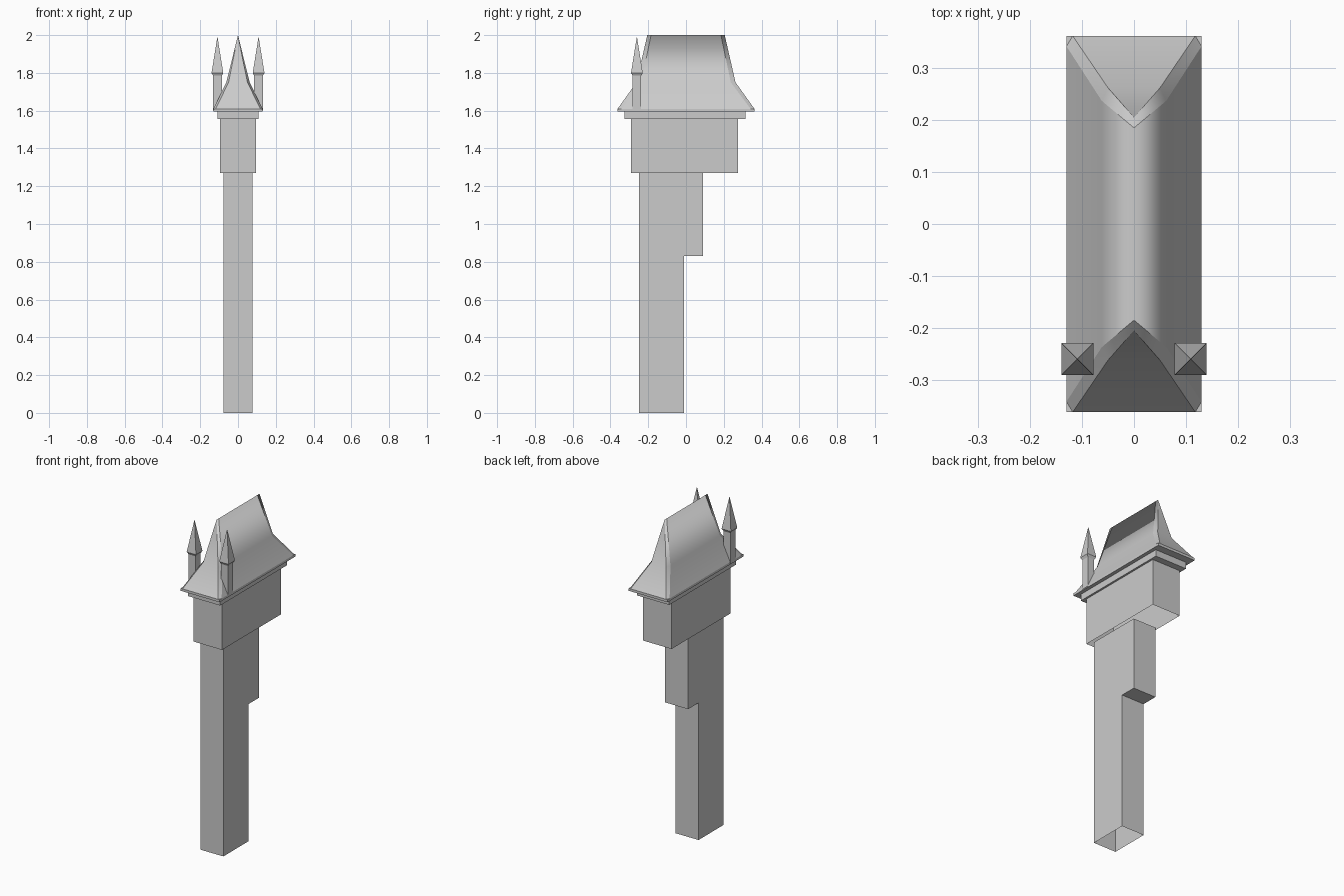
import bpy, bmesh

cube = bpy.data.objects.get("Cube")
if cube:
    bpy.data.objects.remove(cube, do_unlink=True)

grey = bpy.data.materials.new("stone_grey")
grey.use_nodes = True
COLOUR = (0.6, 0.6, 0.6, 1)
grey.diffuse_color = COLOUR
grey.node_tree.nodes["Principled BSDF"].inputs["Base Color"].default_value = COLOUR


def finish(name, bm):
    bmesh.ops.recalc_face_normals(bm, faces=bm.faces[:])
    mesh = bpy.data.meshes.new(name)
    bm.to_mesh(mesh)
    bm.free()
    mesh.materials.append(grey)
    obj = bpy.data.objects.new(name, mesh)
    bpy.context.collection.objects.link(obj)
    return obj


def loft(bm, rings, caps=(True, True)):
    """Join equal-length rings of points into a skin, with optional end caps."""
    loops = [[bm.verts.new(p) for p in ring] for ring in rings]
    n = len(loops[0])
    for low, high in zip(loops, loops[1:]):
        for i in range(n):
            j = (i + 1) % n
            bm.faces.new((low[i], low[j], high[j], high[i]))
    if caps[0]:
        bm.faces.new(loops[0][::-1])
    if caps[1]:
        bm.faces.new(loops[-1])


def rect(x0, x1, y0, y1, z):
    return [(x0, y0, z), (x1, y0, z), (x1, y1, z), (x0, y1, z)]


def box(name, x0, x1, y0, y1, z0, z1, open_bottom=False):
    bm = bmesh.new()
    loft(bm, [rect(x0, x1, y0, y1, z) for z in (z0, z1)], (not open_bottom, True))
    return finish(name, bm)


# Tower shaft with a stepped back, hollow at the foot
profile = [(-0.25, 0), (-0.01, 0), (-0.01, 0.83), (0.09, 0.83), (0.09, 1.27), (-0.25, 1.27)]
bm = bmesh.new()
loft(bm, [[(x, y, z) for y, z in profile] for x in (-0.077, 0.077)])
foot = [f for f in bm.faces if f.calc_center_median().z < 0.001]
bmesh.ops.delete(bm, geom=foot, context="FACES")
finish("tower_shaft", bm)

# Upper room, cornice and eaves
box("upper_room", -0.096, 0.096, -0.29, 0.275, 1.27, 1.56, open_bottom=True)
box("cornice", -0.108, 0.108, -0.325, 0.315, 1.555, 1.597)
box("eaves", -0.13, 0.13, -0.362, 0.362, 1.595, 1.61)


# Flared hipped roof with narrow hip strips
def roof_ring(hx, hy, z, cx, cy):
    a, b = hx - cx, hy - cy
    quarter = [(hx, -b), (hx, b), (a, hy), (-a, hy)]
    return [(x, y, z) for x, y in quarter + [(-x, -y) for x, y in quarter]]


bm = bmesh.new()
loft(bm, [roof_ring(0.13, 0.362, 1.61, 0.012, 0.02),
          roof_ring(0.062, 0.262, 1.75, 0.012, 0.025),
          roof_ring(0, 0.205, 2.0, 0, 0.02)], (False, False))
bmesh.ops.remove_doubles(bm, verts=bm.verts[:], dist=0.001)
for face in bm.faces:
    face.smooth = True
for edge in bm.edges:
    edge.smooth = abs(edge.verts[0].co.z - edge.verts[1].co.z) < 0.01
finish("roof", bm)

# Pair of front pinnacles
for side, x in (("left", 0.109), ("right", -0.109)):
    y = -0.26
    box(side + "_pinnacle_shaft", x - 0.023, x + 0.023, y - 0.023, y + 0.023, 1.6, 1.8)
    bm = bmesh.new()
    loft(bm, [rect(x - r, x + r, y - r, y + r, z)
              for r, z in ((0.023, 1.785), (0.031, 1.8), (0.0005, 1.99))])
    finish(side + "_pinnacle_spire", bm)
